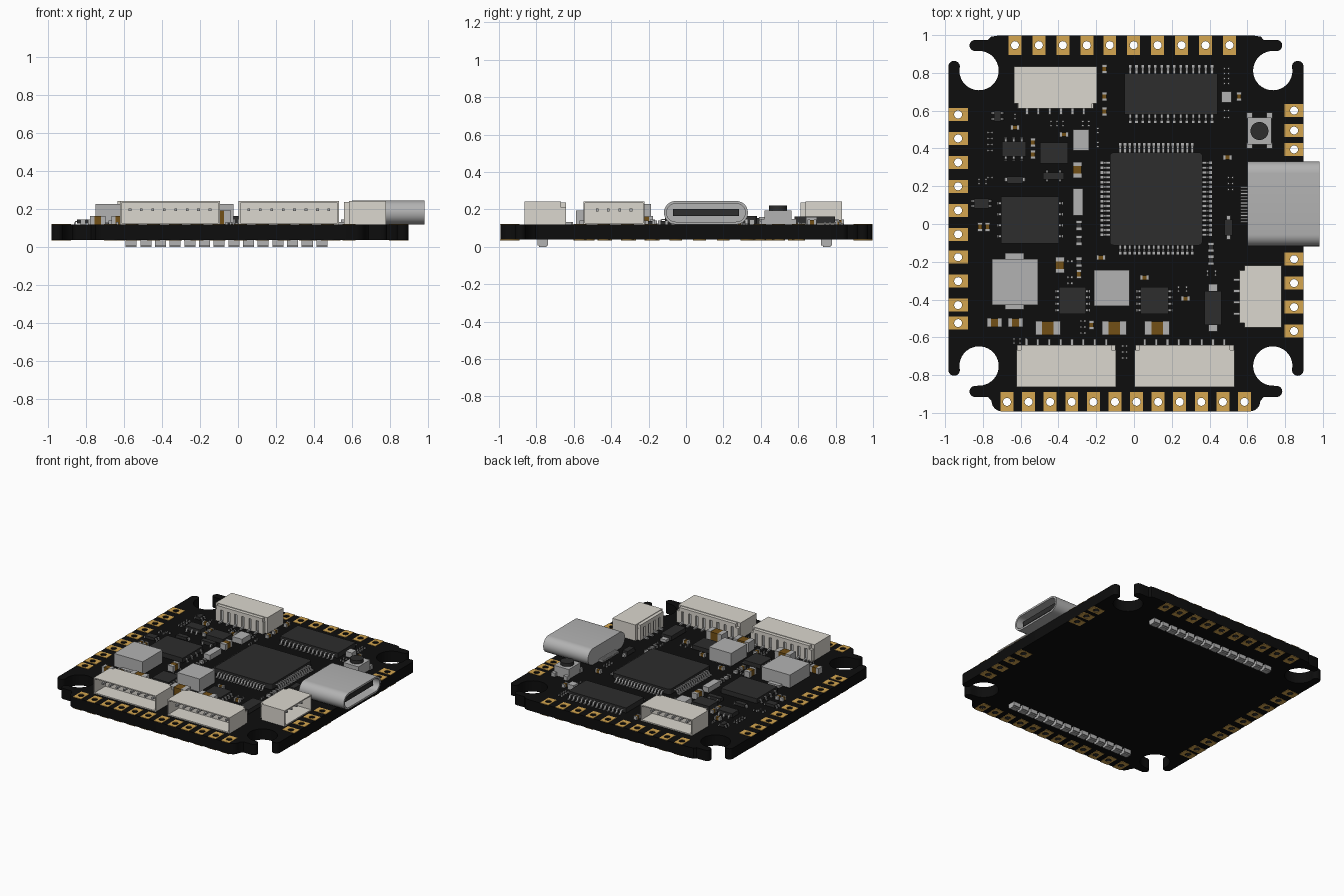
import bpy, bmesh, math
from mathutils import Matrix, Vector

if "Cube" in bpy.data.objects:
    bpy.data.objects.remove(bpy.data.objects["Cube"])

# Plan drawing units: S per model unit, origin (OX, OY), y pointing down
S, OX, OY = 189.3, 1134.3, 224.7
TOP, BOT = 0.12, 0.038
U = lambda px, py: ((px - OX) / S, (OY - py) / S)

def mat(name, *c):
    m = bpy.data.materials.new(name)
    m.diffuse_color = (*c, 1)
    m.use_nodes = True
    m.node_tree.nodes["Principled BSDF"].inputs["Base Color"].default_value = m.diffuse_color
    return m

BLACK = mat("board_black", .004, .004, .004)
DARK = mat("chip_dark", .026, .026, .026)
GOLD = mat("pad_gold", .66, .38, .08)
CREAM = mat("connector_cream", .71, .68, .62)
BROWN = mat("capacitor_brown", .17, .08, .008)
SILVER = mat("metal_silver", .45, .45, .45)

def finish(ob, m, smooth=False):
    ob.data.materials.append(m)
    if smooth:
        bpy.ops.object.select_all(action='DESELECT')
        ob.select_set(True)
        bpy.context.view_layer.objects.active = ob
        bpy.ops.object.shade_smooth_by_angle(angle=math.radians(35))
    return ob

def make(name, bm, m, smooth=False):
    bmesh.ops.recalc_face_normals(bm, faces=bm.faces)
    me = bpy.data.meshes.new(name)
    bm.to_mesh(me)
    bm.free()
    ob = bpy.data.objects.new(name, me)
    bpy.context.collection.objects.link(ob)
    return finish(ob, m, smooth)

def add_box(bm, a, b):
    a, b = Vector(a), Vector(b)
    mtx = Matrix.Translation((a + b) / 2) @ Matrix.Diagonal((*[abs(v) for v in b - a], 1))
    return bmesh.ops.create_cube(bm, size=1, matrix=mtx)['verts']

def rect(bm, x0, y0, x1, y1, z0, z1):
    return add_box(bm, (*U(x0, y0), z0), (*U(x1, y1), z1))

def boxes(name, m, z0, z1, rects):
    bm = bmesh.new()
    for r in rects:
        rect(bm, *r, z0, z1)
    return make(name, bm, m)

def prism(bm, pts, vec):
    f = bm.faces.new([bm.verts.new(p) for p in pts])
    ext = bmesh.ops.extrude_face_region(bm, geom=[f])['geom']
    bmesh.ops.translate(bm, vec=vec, verts=[v for v in ext if isinstance(v, bmesh.types.BMVert)])
    return [g for g in ext if isinstance(g, bmesh.types.BMFace)][0]

def arc(cx, cy, r, a0, a1, n=12):
    return [(cx + r * math.cos(math.radians(a0 + (a1 - a0) * i / n)),
             cy + r * math.sin(math.radians(a0 + (a1 - a0) * i / n))) for i in range(n + 1)]

def plate(name, loops, z0, z1, m, smooth=False):
    """Filled flat plate; inner loops become holes."""
    cu = bpy.data.curves.new(name, 'CURVE')
    cu.dimensions, cu.fill_mode, cu.extrude = '2D', 'BOTH', (z1 - z0) / 2
    for loop in loops:
        sp = cu.splines.new('POLY')
        sp.points.add(len(loop) - 1)
        for p, q in zip(sp.points, loop):
            p.co = (*U(*q), 0, 1)
        sp.use_cyclic_u = True
    ob = bpy.data.objects.new(name, cu)
    bpy.context.collection.objects.link(ob)
    ob.location.z = (z0 + z1) / 2
    bpy.ops.object.select_all(action='DESELECT')
    ob.select_set(True)
    bpy.context.view_layer.objects.active = ob
    bpy.ops.object.convert(target='MESH')
    return finish(bpy.context.view_layer.objects.active, m, smooth)

# Edge pads with through holes
rows = {
    "back": [(x, 45.5) for x in (1015, 1039, 1063, 1087, 1110, 1134, 1158, 1182, 1206, 1230)],
    "left": [(958, y) for y in (115, 139, 163, 187, 211, 235, 258, 282, 306, 324)],
    "right": [(1294.7, y) for y in (111, 131, 150, 260, 284, 308, 332)],
    "front": [(1007 + 21.64 * i, 403) for i in range(12)]}
hole = lambda c: arc(*c, 4, 0, 337.5, 15)
for side, cs in rows.items():
    w, h = (6.5, 9.7) if side in ("back", "front") else (9.7, 6.5)
    loops = []
    for x, y in cs:
        loops += [[(x - w, y - h), (x + w, y - h), (x + w, y + h), (x - w, y + h)], hole((x, y))]
    plate(f"pads_{side}_upper", loops, TOP, TOP + .003, GOLD)
    plate(f"pads_{side}_lower", loops, BOT - .003, BOT, GOLD)

# Board with open hook-shaped mounting holes, mirrored left to right
half = (arc(1002, 402, 10.5, 90, 180, 6) + [(988, 398)] + arc(975, 392.5, 5.5, 90, 270)
        + arc(979, 367, 19.7, 90, -180, 28) + arc(954, 371, 5.8, 0, 180)
        + arc(954, 67, 5.8, 180, 360) + arc(979, 71, 19.7, 180, -90, 28)
        + arc(975, 45.8, 5.5, 90, 270) + [(988, 40.3), (991, 37), (997, 36)])
outline = half + [(2 * 1126.2 - x, y) for x, y in reversed(half)]
plate("circuit_board", [outline] + [hole(c) for cs in rows.values() for c in cs], BOT, TOP, BLACK, True)

# Chips with gull-wing legs
def gull(bm, x, y, d, length, width, zs):
    L, w, t = length / S, width / S, .006
    prof = [(-.006, zs), (.3 * L, zs), (.55 * L, TOP), (L, TOP), (L, TOP + t),
            (.55 * L + t, TOP + t), (.3 * L + t, zs + t), (-.006, zs + t)]
    o, d = Vector((*U(x, y), 0)), Vector((*d, 0))
    s = Vector((-d.y, d.x, 0)) * w
    prism(bm, [o + d * a - s / 2 + Vector((0, 0, z)) for a, z in prof], s)

def chip(name, x0, y0, x1, y1, z1, nx=0, ny=0, L=4, w=2, margin=4, bevel=0):
    bm = bmesh.new()
    rect(bm, x0, y0, x1, y1, TOP + .004, z1)
    if bevel:
        es = [e for e in bm.edges if abs(e.verts[0].co.z - e.verts[1].co.z) > .01]
        bmesh.ops.bevel(bm, geom=es, offset=bevel, segments=3, affect='EDGES', profile=.5)
    make(name, bm, DARK)
    bm = bmesh.new()
    zs = (TOP + z1) / 2
    spread = lambda a, b, n: [a + margin + (b - a - 2 * margin) * i / max(n - 1, 1) for i in range(n)]
    for x in spread(x0, x1, nx):
        gull(bm, x, y0, (0, 1), L, w, zs)
        gull(bm, x, y1, (0, -1), L, w, zs)
    for y in spread(y0, y1, ny):
        gull(bm, x0, y, (-1, 0), L, w, zs)
        gull(bm, x1, y, (1, 0), L, w, zs)
    make(name + "_legs", bm, SILVER)

chip("main_processor", 1110, 153, 1203, 246, .165, 16, 16, 9.5, 2.6, 10.5, .02)
chip("driver_chip", 1125, 74, 1218, 115, .163, 14, 0, 8.5, 2.6, 5.5)
chip("memory_chip", 1001, 197, 1059, 244, .16, 0, 4, 4, 2.5, 7)
chip("regulator_left", 1059, 288, 1086, 315, .155, 0, 4, 4, 2.5, 4)
chip("regulator_right", 1141, 288, 1169, 315, .155, 0, 4, 4, 2.5, 4)
chip("sensor_chip", 1002, 142, 1026, 157, .155, 3, 0, 4, 2.5, 4)
chip("transistor_a", 1043, 173, 1064, 180, .15, 2, 0, 2.5, 2)
chip("transistor_b", 1007, 177, 1023, 184, .145, 0, 1, 2.5, 4, 3)
chip("transistor_c", 974, 199, 989, 209, .145, 0, 2, 3, 2, 2.5)
chip("transistor_d", 994, 111, 1001, 122, .145, 0, 2, 3, 2, 2.5)
boxes("motion_sensor", DARK, TOP, .155, [(1040, 143, 1068, 164)])

# Inductors, crystals and other metal blocks
boxes("inductors", SILVER, .128, .228, [(992, 260, 1038, 306), (1094, 271, 1130, 307)])
boxes("inductor_tabs", SILVER, TOP, .14, [(1005, 254, 1024, 310.5), (1096, 273, 1128, 305)])
boxes("crystals", SILVER, TOP, .16, [(1073, 130, 1089, 151), (1073, 189, 1083, 216), (1222, 92, 1232, 103)])
boxes("diodes", DARK, TOP + .006, .16, [(1205, 292, 1222, 326), (1225, 220, 1233, 236)])
boxes("diode_tabs", SILVER, TOP, .14, [(1209, 285, 1218, 332.5), (1227, 216, 1231, 240)])

# Two-terminal parts given by centre and size
def chips2(name, m, w, h, z1, centres):
    ends, body = bmesh.new(), bmesh.new()
    for x, y in centres:
        a, b = w / 2, h / 2
        ex, ey = (w * .27, h) if w > h else (w, h * .27)
        rect(ends, x - a, y - b, x - a + ex, y - b + ey, TOP, z1)
        rect(ends, x + a - ex, y + b - ey, x + a, y + b, TOP, z1)
        i, j = (a - ex, b - .3) if w > h else (a - .3, b - ey)
        rect(body, x - i, y - j, x + i, y + j, TOP, z1 - .002)
    make(name + "_ends", ends, SILVER)
    make(name + "_bodies", body, m)

chips2("large_capacitors", BROWN, 25, 14, .195, [(1048, 329), (1114.5, 329), (1157.5, 329)])
chips2("medium_capacitors", BROWN, 15, 9, .165, [(994.5, 323.5), (1015.5, 323.5)])
chips2("upright_capacitors", BROWN, 9, 16, .165, [(1077.5, 170.5), (1060, 266)])
chips2("small_capacitors_x", BROWN, 9, 5, .145, [(1015, 128), (1064, 135), (1101, 258.5), (1145, 278.5),
       (1186, 299.5), (1228, 158)])
chips2("small_capacitors_y", BROWN, 5, 9, .145, [(1104.5, 69.5), (1104.5, 97), (1104.5, 112), (1033, 143),
       (1033, 155), (1239.5, 97), (1091.5, 326), (980, 227.5), (987.5, 227.5), (1079, 275)])
chips2("resistors_y", DARK, 6, 10, .14, [(1079, 226), (1079, 241), (1079, 263), (1211.5, 248), (1211.5, 261)])
chips2("tiny_resistors_x", DARK, 6, 2.2, .132,
       [(1227, y) for y in (69, 74, 79, 84, 111, 118)] + [(1070, y) for y in (262, 278, 284)]
       + [(1125, y) for y in (347, 353, 359)] + [(1083, y) for y in (322, 328, 334)]
       + [(990, y) for y in (133, 139, 145, 151, 178)] + [(1231, y) for y in (178, 184, 190)])
chips2("tiny_resistors_y", DARK, 2.2, 6, .132,
       [(x, 124) for x in (1051, 1057, 1063, 1083, 1089)] + [(x, 274) for x in (1208, 1216)]
       + [(x, 290) for x in (1179, 1187)] + [(x, 342) for x in (1014, 1020, 1026)]
       + [(1098, y) for y in (131, 145)] + [(979, 182), (986, 182), (1015, 117)])

# Plug sockets: hollow shell opening outward, ribbed back, contacts and leads
def socket(name, cx, cy, width, n, angle):
    w, d, h = width / S / 2, 42 / S / 2, .122
    step, pitch = 5 / S, 11.4 / S
    xs = [(i - (n - 1) / 2) * pitch for i in range(n)]
    bm = bmesh.new()
    add_box(bm, (-w, -d, 0), (w, d - step, h))
    bm.faces.ensure_lookup_table()
    front = min(bm.faces, key=lambda f: f.calc_center_median().y)
    bmesh.ops.inset_region(bm, faces=[front], thickness=.012)
    ext = bmesh.ops.extrude_face_region(bm, geom=[front])['geom']
    bmesh.ops.translate(bm, vec=(0, .13, 0), verts=[g for g in ext if isinstance(g, bmesh.types.BMVert)])
    bmesh.ops.delete(bm, geom=[front], context='FACES')
    add_box(bm, (-w + .025, d - step, .09), (w - .025, d, h - .004))
    for x in [xs[0] - pitch] + xs:
        x += pitch / 2
        add_box(bm, (x - .02, d - step, 0), (x + .02, d, .09))
    shell = make(name, bm, CREAM)
    bm = bmesh.new()
    for x in xs:
        add_box(bm, (x - .007, -d + .03, .07), (x + .007, -d + .135, .084))
        add_box(bm, (x - .007, d - step, 0), (x + .007, d - .008, .085))
        add_box(bm, (x - .007, d - step, 0), (x + .007, d + 6 / S, .012))
    for ob in (shell, make(name + "_contacts", bm, SILVER)):
        ob.location = (*U(cx, cy), TOP)
        ob.rotation_euler.z = math.radians(angle)

socket("socket_front_left", 1066.5, 367, 100, 8, 0)
socket("socket_front_right", 1185, 367, 100, 8, 0)
socket("socket_back", 1055.5, 88, 83, 6, 180)
socket("socket_right", 1261, 297.5, 62, 4, 90)

# Rounded cable port: hollow shell, tongue and solder leads
bm = bmesh.new()
r, zc, x0 = .0625, TOP + .0625, U(1248, 0)[0]
ya, yb = U(0, 247)[1] + r, U(0, 162)[1] - r
loop = arc(yb, zc, r, -90, 90, 14) + arc(ya, zc, r, 90, 270, 14)
mouth = prism(bm, [(x0, y, z) for y, z in loop], (72 / S, 0, 0))
bmesh.ops.inset_region(bm, faces=[mouth], thickness=.014)
ext = bmesh.ops.extrude_face_region(bm, geom=[mouth])['geom']
bmesh.ops.translate(bm, vec=(-.27, 0, 0), verts=[g for g in ext if isinstance(g, bmesh.types.BMVert)])
bmesh.ops.delete(bm, geom=[mouth], context='FACES')
make("cable_port_shell", bm, SILVER, True)
boxes("cable_port_tongue", DARK, .165, .203, [(1268, 171, 1314, 238)])
boxes("cable_port_leads", SILVER, TOP, .135, [(1241, 187 + 3.15 * i, 1249, 188.7 + 3.15 * i) for i in range(12)])

# Push button
boxes("button_body", SILVER, TOP, .195, [(1248, 118, 1272, 145)])
boxes("button_tabs", SILVER, TOP, .15, [(x, y, x + 6, y + 6) for x in (1247, 1267) for y in (113, 143)])
bm = bmesh.new()
prism(bm, [(*U(*p), .19) for p in arc(1260, 131.5, 9, 0, 348.75, 31)], (0, 0, .03))
make("button_cap", bm, DARK, True)

# Two rows of small blocks under the board
for name, y in (("under_blocks_back", .752), ("under_blocks_front", -.766)):
    bm = bmesh.new()
    for i in range(14):
        x = -.563 + i * 1.005 / 13
        add_box(bm, (x - .029, y - .029, .008), (x + .029, y + .029, BOT))
        add_box(bm, (x - .029, y - .02, 0), (x + .029, y + .02, .008))
    make(name, bm, SILVER)
